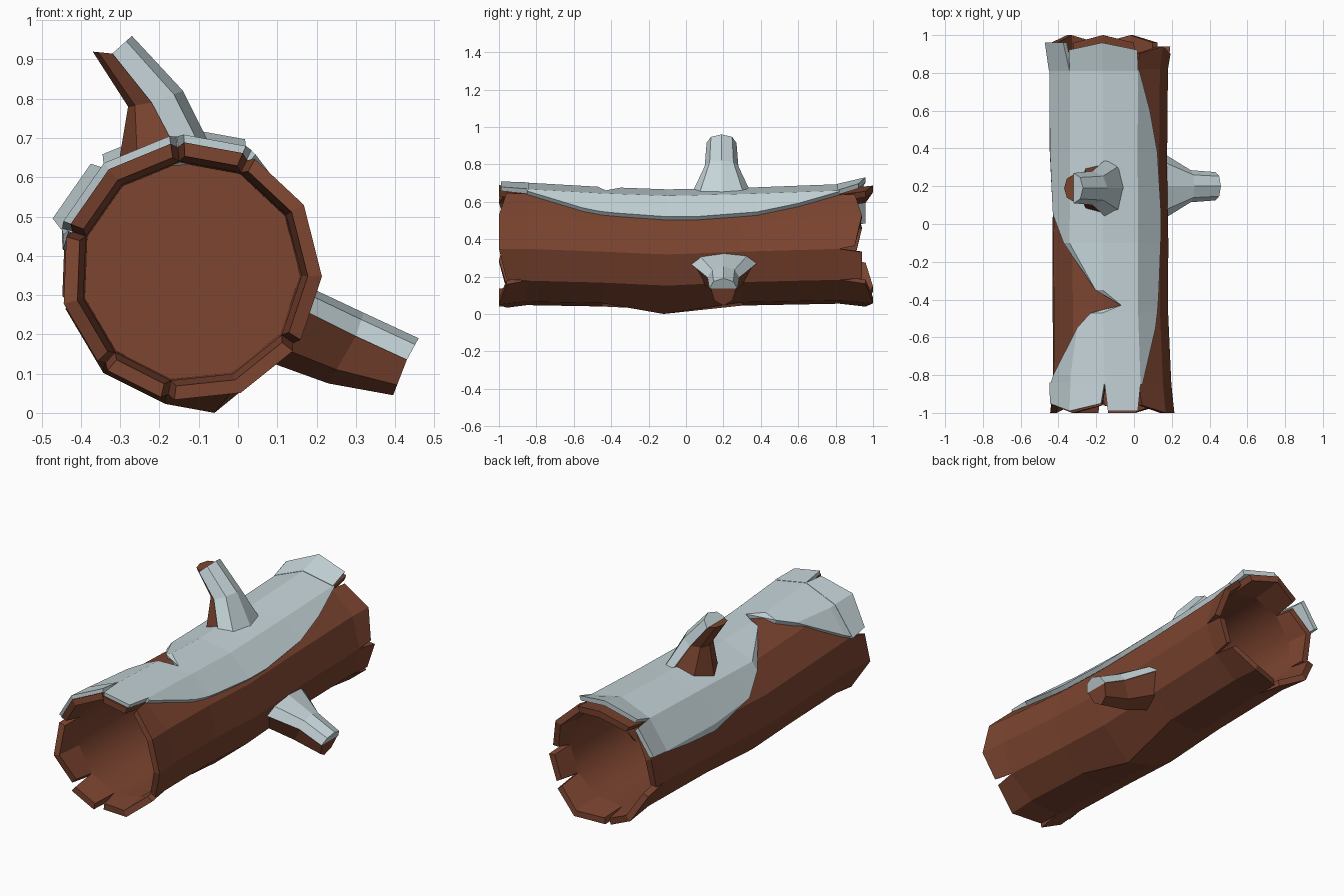
import bpy, bmesh, math
from mathutils import Vector

if "Cube" in bpy.data.objects:
    bpy.data.objects.remove(bpy.data.objects["Cube"])


def material(name, rgb):
    m = bpy.data.materials.new(name)
    m.diffuse_color = (*rgb, 1)
    m.use_nodes = True
    m.node_tree.nodes["Principled BSDF"].inputs["Base Color"].default_value = m.diffuse_color
    return m


BARK = material("brown bark", (0.20, 0.058, 0.029))
SNOW = material("pale snow", (0.56, 0.66, 0.69))

SIDES, START = 11, 96
STEP = 360 / SIDES
# Log sections: y, centre x, centre z, radius
RINGS = [(-0.85, -0.12, 0.36, 0.318), (-0.45, -0.13, 0.345, 0.31),
         (-0.1, -0.13, 0.33, 0.312), (0.3, -0.13, 0.345, 0.305),
         (0.82, -0.13, 0.36, 0.31)]


def interp(table, y):
    y = min(max(y, table[0][0]), table[-1][0])
    for a, b in zip(table, table[1:]):
        if y <= b[0]:
            t = (y - a[0]) / (b[0] - a[0])
            return [p + (q - p) * t for p, q in zip(a, b)][1:]


def surf(angle, y, off=0.0):
    """Point on the many-sided log surface, pushed out by off."""
    cx, cz, r = interp(RINGS, y)
    d = (angle - START) % STEP - STEP / 2
    r = (r + off) * math.cos(math.radians(STEP / 2)) / math.cos(math.radians(d))
    a = math.radians(angle)
    return Vector((cx + r * math.cos(a), y, cz + r * math.sin(a)))


def loft(bm, sections):
    """Closed cross-sections skinned together, with capped ends."""
    rows = [[bm.verts.new(p) for p in s] for s in sections]
    n = len(rows[0])
    strips = [[bm.faces.new((a[i], a[(i + 1) % n], b[(i + 1) % n], b[i]))
               for i in range(n)] for a, b in zip(rows, rows[1:])]
    bm.faces.new(rows[0])
    bm.faces.new(rows[-1])
    return rows, strips


def finish(bm, name, mat):
    bmesh.ops.recalc_face_normals(bm, faces=bm.faces[:])
    me = bpy.data.meshes.new(name)
    bm.to_mesh(me)
    bm.free()
    me.materials.append(mat)
    ob = bpy.data.objects.new(name, me)
    bpy.context.collection.objects.link(ob)
    return ob


# Hollow log with a deep smooth recess at each end
def ring(y, off=0.0):
    return [surf(START - STEP * k, y, off) for k in range(SIDES)]


def recess(y, r):
    return [Vector((-0.12 + r * math.cos(math.radians(START - STEP * k)), y,
                    0.36 + r * math.sin(math.radians(START - STEP * k))))
            for k in range(SIDES)]


bm = bmesh.new()
sections = [recess(-0.25, 0.278), ring(-0.85, -0.036)] + [ring(r[0]) for r in RINGS]
sections += [ring(0.82, -0.036), recess(0.25, 0.268)]
rows, strips = loft(bm, sections)
rows[4][5].co = (-0.06, -0.12, 0.0)          # knot the log rests on
inner = set(strips[0] + strips[-1])
for f in inner:
    f.smooth = True
for e in bm.edges:
    e.smooth = all(f in inner for f in e.link_faces)
finish(bm, "hollow_log", BARK)


# Split, flared bark flaps around each end
def flap(bm, k0, k1, y0, y1, flare, lo, hi, trim=3.0):
    ks = list(range(k0, k1 + 1))
    secs = []
    for k in ks:
        a = START - STEP * k
        edge = k in (k0, k1)
        tip_a = a - trim if k == k0 else a + trim if k == k1 else a
        ty = y1 * (0.96 if edge and len(ks) > 2 else 1)
        outer, inn = surf(tip_a, ty, hi + flare), surf(tip_a, ty, lo + flare)
        secs.append([surf(a, y0, hi), outer, inn, surf(a, y0, lo)])
    loft(bm, secs)


GAPS = {"front": (-0.85, -1.0, 0.016, [0, 1, 4, 6, 7, 9, 11]),
        "back": (0.82, 1.0, 0.018, [-1, 1, 3, 4, 6, 8, 10])}
for end, (y0, y1, flare, gaps) in GAPS.items():
    bm = bmesh.new()
    for k0, k1 in zip(gaps, gaps[1:]):
        length = y1 * (0.94 if end == "back" and k0 in (1, 3, 8) else 1)
        flap(bm, k0, k1, y0, length, flare, -0.036, 0)
    finish(bm, end + "_bark_flaps", BARK)

# Snow lying on the top flaps
for name, y0, y1, flare, pairs in (
        ("front_flap_snow", -0.84, -0.99, 0.008, [(0, 1), (9, 11)]),
        ("back_flap_snow", 0.81, 0.96, 0.035, [(-1, 1), (-2, -1)])):
    bm = bmesh.new()
    for k0, k1 in pairs:
        flap(bm, k0, k1, y0, y1, flare, 0.0, 0.028)
    finish(bm, name, SNOW)

# Snow blanket: y, right edge angle, left edge angle
EDGES = [(-0.85, 61, 161), (-0.8, 58, 156), (-0.55, 42, 122), (-0.47, 39, 108),
         (-0.43, 38, 79), (-0.35, 37, 103), (-0.1, 35, 138), (0.05, 34, 156),
         (0.38, 38, 168), (0.6, 48, 166), (0.82, 62, 162)]
bm = bmesh.new()
grid = []
for y, lo, hi in EDGES:
    angles = [lo] + [START - STEP * k for k in (1, 0, -1, -2)] + [hi]
    grid.append([bm.verts.new(surf(min(max(a, lo), hi), y, 0.026)) for a in angles])
for a, b in zip(grid, grid[1:]):
    for i in range(len(a) - 1):
        bm.faces.new((a[i], a[i + 1], b[i + 1], b[i]))
bmesh.ops.remove_doubles(bm, verts=bm.verts[:], dist=0.0005)
bmesh.ops.recalc_face_normals(bm, faces=bm.faces[:])
bm.normal_update()
if sum(f.normal.z for f in bm.faces) < 0:
    bmesh.ops.reverse_faces(bm, faces=bm.faces[:])
me = bpy.data.meshes.new("snow_blanket")
bm.to_mesh(me)
bm.free()
me.materials.append(SNOW)
blanket = bpy.data.objects.new("snow_blanket", me)
bpy.context.collection.objects.link(blanket)
mod = blanket.modifiers.new("thickness", 'SOLIDIFY')
mod.thickness = 0.028
mod.offset = -1


# Branch stubs: brown lower half and snow upper half
def half_tube(name, mat, y0, rows, side, grow):
    bm = bmesh.new()
    secs = []
    for bottom, mid, top, w in rows:
        end = top if side > 0 else bottom
        sec = []
        for i in range(5):
            a = math.pi * i / 4
            s, c = math.sin(a), math.cos(a)
            sec.append((mid[0] + s * (end[0] - mid[0]), y0 + c * w * grow,
                        mid[1] + s * (end[1] - mid[1])))
        secs.append(sec)
    loft(bm, secs)
    finish(bm, name, mat)


UPPER = [((-0.31, 0.60), (-0.12, 0.60), (-0.04, 0.62), 0.18),
         ((-0.28, 0.78), (-0.22, 0.79), (-0.14, 0.82), 0.09),
         ((-0.37, 0.92), (-0.32, 0.915), (-0.27, 0.96), 0.08)]
SIDE = [((0.05, 0.14), (0.13, 0.28), (0.15, 0.335), 0.19),
        ((0.23, 0.075), (0.30, 0.195), (0.32, 0.255), 0.085),
        ((0.395, 0.045), (0.43, 0.135), (0.46, 0.19), 0.075)]
for name, y0, rows in (("upper_branch", 0.19, UPPER), ("side_branch", 0.2, SIDE)):
    half_tube(name, BARK, y0, rows, -1, 0.9)
    half_tube(name + "_snow", SNOW, y0, rows, 1, 1.0)
